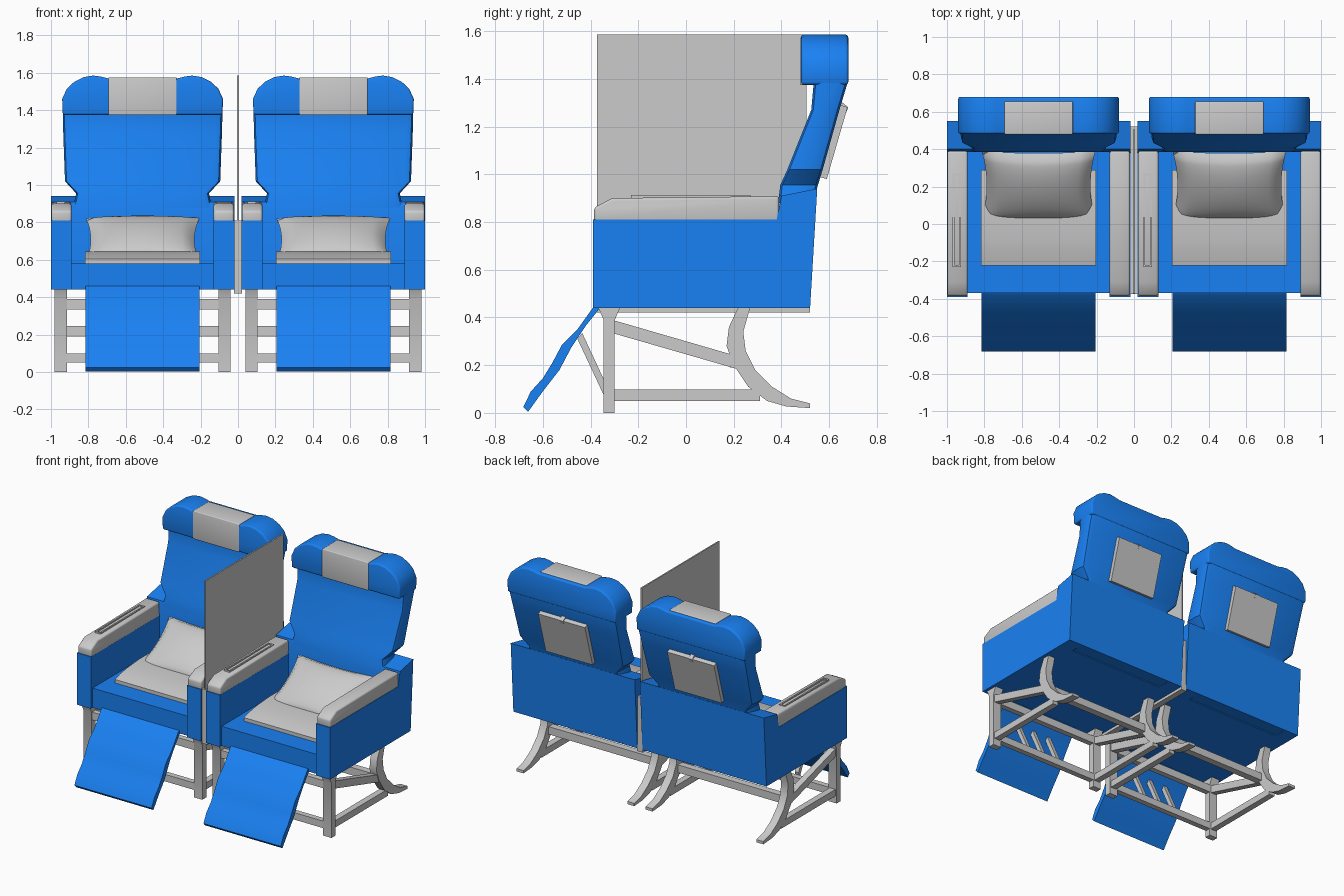
import bpy, bmesh, math
from mathutils import Vector

if "Cube" in bpy.data.objects:
    bpy.data.objects.remove(bpy.data.objects["Cube"])

blue = bpy.data.materials.new("blue_fabric")
blue.diffuse_color = (0.01, 0.22, 0.9, 1)
blue.use_nodes = True
blue.node_tree.nodes["Principled BSDF"].inputs["Base Color"].default_value = blue.diffuse_color
OFF = 0.51          # each seat is centred at x = +/-OFF
seat_parts = []


def finish(name, bm, mat=None, bevel=0, min_angle=0.6, seat=True):
    bmesh.ops.recalc_face_normals(bm, faces=bm.faces[:])
    if bevel:
        edges = [e for e in bm.edges if e.calc_face_angle(0) > min_angle]
        bmesh.ops.bevel(bm, geom=edges, offset=bevel, segments=3, profile=0.5,
                        affect='EDGES', clamp_overlap=True)
    me = bpy.data.meshes.new(name)
    bm.to_mesh(me)
    bm.free()
    me.shade_smooth()
    me.set_sharp_from_angle(angle=math.radians(35))
    if mat:
        me.materials.append(mat)
    ob = bpy.data.objects.new(name, me)
    bpy.context.collection.objects.link(ob)
    if seat:
        seat_parts.append(ob)
    return ob


def prism(name, pts, a, b, mat=None, bevel=0, axis='x', seat=True):
    """Extrude a 2D outline from a to b: (y, z) along x, or (x, z) along y."""
    bm = bmesh.new()
    place = (lambda p, t: (t, p[0], p[1])) if axis == 'x' else (lambda p, t: (p[0], t, p[1]))
    r0 = [bm.verts.new(place(p, a)) for p in pts]
    r1 = [bm.verts.new(place(p, b)) for p in pts]
    n = len(pts)
    bm.faces.new(r0)
    bm.faces.new(r1[::-1])
    for i in range(n):
        bm.faces.new((r0[i], r1[i], r1[(i + 1) % n], r0[(i + 1) % n]))
    return finish(name, bm, mat, bevel, seat=seat)


def box(name, x0, x1, y0, y1, z0, z1, mat=None, bevel=0, seat=True):
    return prism(name, [(y0, z0), (y1, z0), (y1, z1), (y0, z1)], x0, x1, mat, bevel, seat=seat)


# Side shells, armrests and frames, left and right
side = [(-0.39, 0.44), (-0.39, 0.81), (0.38, 0.81), (0.40, 0.91), (0.55, 0.94), (0.52, 0.44)]
arm = [(-0.385, 0.80), (-0.385, 0.86), (-0.31, 0.90), (0.39, 0.908), (0.39, 0.80)]
front_leg = [(-0.345, 0), (-0.30, 0), (-0.30, 0.385), (-0.275, 0.445), (-0.37, 0.445), (-0.345, 0.39)]
rear_leg = [(0.22, 0.445), (0.18, 0.36), (0.17, 0.28), (0.20, 0.20), (0.26, 0.11), (0.34, 0.05),
            (0.42, 0.027), (0.52, 0.02), (0.52, 0.04), (0.44, 0.06), (0.36, 0.11), (0.29, 0.18),
            (0.25, 0.26), (0.24, 0.34), (0.27, 0.445)]
for s, label in ((-1, "left"), (1, "right")):
    prism(label + "_side_shell", side, s * 0.38, s * 0.49, blue)
    prism(label + "_armrest", arm, s * 0.38, s * 0.488, None, 0.012)
    prism(label + "_front_leg", front_leg, s * 0.405, s * 0.47)
    prism(label + "_rear_leg", rear_leg, s * 0.41, s * 0.465)
    prism(label + "_diagonal_rail", [(-0.31, 0.39), (-0.31, 0.335), (0.21, 0.185), (0.19, 0.245)],
          s * 0.415, s * 0.46)
    box(label + "_floor_rail", s * 0.415, s * 0.46, -0.31, 0.31, 0.05, 0.098)

# Slot frame on the left armrest
for x in (-0.455, -0.42):
    box("slot_rim", x - 0.005, x + 0.005, -0.23, 0.27, 0.89, 0.912)
for y in (-0.225, 0.265):
    box("slot_end", -0.455, -0.42, y - 0.005, y + 0.005, 0.89, 0.912)

# Cross rails between the side frames
box("front_upper_rail", -0.42, 0.42, -0.34, -0.30, 0.335, 0.39)
box("front_lower_rail", -0.42, 0.42, -0.34, -0.30, 0.05, 0.10)
box("rear_rail", -0.42, 0.42, 0.185, 0.235, 0.19, 0.245)

# Seat base and back shell
box("seat_base", -0.382, 0.382, -0.37, 0.42, 0.44, 0.58, blue)
prism("back_shell", [(0.385, 0.45), (0.385, 0.84), (0.40, 0.91), (0.55, 0.94), (0.52, 0.44)],
      -0.382, 0.382, blue)

# Seat pad
prism("seat_pad", [(-0.222, 0.57), (-0.222, 0.605), (-0.16, 0.622), (-0.08, 0.635), (0.05, 0.645),
                   (0.29, 0.645), (0.29, 0.57)], -0.308, 0.308)

# Pillow: two puffed grids with pinched corners, tilted against the backrest
bm = bmesh.new()
N, tilt = 16, math.radians(32)
for sgn in (-1, 1):
    grid = []
    for i in range(N + 1):
        row = []
        for j in range(N + 1):
            u, v = 2 * i / N - 1, 2 * j / N - 1
            h = sgn * 0.075 * (max(0, (1 - u * u) * (1 - v * v))) ** 0.45
            x = 0.305 * u * (1 - 0.09 * (1 - v * v))
            w = 0.22 * v * (1 - 0.07 * (1 - u * u))
            row.append(bm.verts.new((x, 0.205 + w * math.cos(tilt) - h * math.sin(tilt),
                                     0.708 + w * math.sin(tilt) + h * math.cos(tilt))))
        grid.append(row)
    for i in range(N):
        for j in range(N):
            bm.faces.new((grid[i][j], grid[i + 1][j], grid[i + 1][j + 1], grid[i][j + 1]))
bmesh.ops.remove_doubles(bm, verts=bm.verts[:], dist=0.0005)
finish("pillow", bm)

# Backrest: lofted rings (z, half width, front y, rear y)
rings = [(0.88, 0.37, 0.386, 0.53), (0.955, 0.355, 0.395, 0.553), (1.02, 0.415, 0.425, 0.573),
         (1.27, 0.424, 0.525, 0.643), (1.38, 0.427, 0.535, 0.676), (1.44, 0.425, 0.53, 0.676)]
bm = bmesh.new()
prev = None
for z, w, yf, yb in rings:
    c = 0.035
    loop = [(-w + c, yf), (w - c, yf), (w - c / 4, yf + c / 4), (w, yf + c), (w, yb - c),
            (w - c / 4, yb - c / 4), (w - c, yb), (-w + c, yb), (-w + c / 4, yb - c / 4),
            (-w, yb - c), (-w, yf + c), (-w + c / 4, yf + c / 4)]
    ring = [bm.verts.new((x, y, z)) for x, y in loop]
    if prev:
        for k in range(12):
            bm.faces.new((prev[k], prev[(k + 1) % 12], ring[(k + 1) % 12], ring[k]))
    else:
        bm.faces.new(ring)
    prev = ring
bm.faces.new(prev)
finish("backrest", bm, blue)

# Headrest with rounded lobes and a grey cover over its middle
half = [(0.427, 1.375), (0.43, 1.46), (0.405, 1.515), (0.365, 1.552), (0.315, 1.577),
        (0.265, 1.585), (0.225, 1.58), (0.185, 1.57)]
prism("headrest", half + [(-x, z) for x, z in reversed(half)], 0.482, 0.68, blue, 0.012, axis='y')
box("headrest_cover", -0.183, 0.183, 0.479, 0.655, 1.373, 1.576, None, 0.006)

# Folded tray on the rear of the backrest, with latch
prism("tray", [(0.555, 0.99), (0.59, 0.98), (0.677, 1.28), (0.643, 1.293)], -0.185, 0.185)
prism("tray_latch", [(0.64, 1.27), (0.67, 1.255), (0.68, 1.28), (0.65, 1.305)], -0.015, 0.015)

# Leg rest: thin wavy panel, held by three struts
prism("leg_rest", [(-0.35, 0.47), (-0.38, 0.455), (-0.455, 0.35), (-0.52, 0.285), (-0.56, 0.21),
                   (-0.60, 0.145), (-0.65, 0.09), (-0.682, 0.025), (-0.662, 0.004), (-0.60, 0.09),
                   (-0.53, 0.18), (-0.48, 0.275), (-0.42, 0.365), (-0.36, 0.44)],
      -0.305, 0.305, blue)
for x in (-0.13, 0, 0.13):
    prism("leg_rest_strut", [(-0.455, 0.31), (-0.435, 0.335), (-0.335, 0.12), (-0.345, 0.075)],
          x - 0.015, x + 0.015)

# Place the right seat and a linked copy as the left seat
for ob in seat_parts:
    ob.location.x = OFF
    twin = ob.copy()
    twin.location.x = -OFF
    bpy.context.collection.objects.link(twin)

# Console and privacy screen between the seats
box("centre_console", -0.022, 0.022, -0.375, 0.52, 0.42, 0.81, seat=False)
box("privacy_screen", -0.005, 0.005, -0.372, 0.505, 0.80, 1.585, seat=False)
